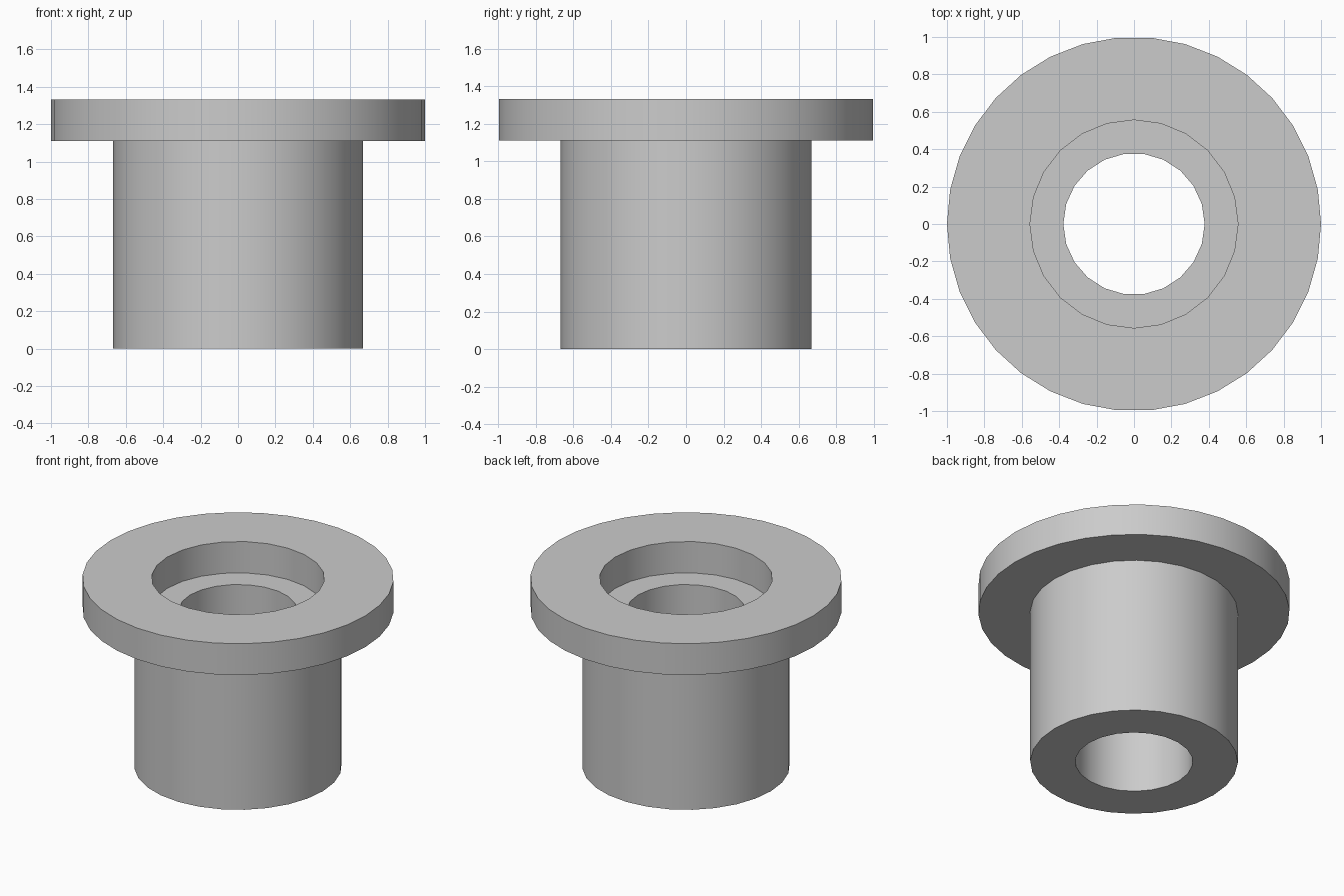
import bpy
import bmesh
from math import cos, sin, tau, radians

cube = bpy.data.objects.get("Cube")
if cube:
    bpy.data.objects.remove(cube, do_unlink=True)

# Main dimensions
TOP, STEP = 1.333, 1.111
bm = bmesh.new()


def ring(radius, z, sides):
    """Closed loop of edges, starting on +x."""
    verts = [bm.verts.new((radius * cos(tau * i / sides),
                           radius * sin(tau * i / sides), z))
             for i in range(sides)]
    return [bm.edges.new((verts[i - 1], verts[i])) for i in range(sides)]


def wall(radius, low, high, sides):
    """Cylinder wall; returns its bottom and top loops."""
    bottom, top = ring(radius, low, sides), ring(radius, high, sides)
    for a, b in zip(bottom, top):
        bm.faces.new((a.verts[0], a.verts[1], b.verts[1], b.verts[0]))
    return bottom, top


def annulus(outer, inner):
    """Flat face between two loops at the same height."""
    bmesh.ops.triangle_fill(bm, edges=outer + inner, use_beauty=True)


# Walls: flange rim, shank, counterbore and through hole
flange_low, flange_top = wall(1.0, STEP, TOP, 34)
shank_low, shank_top = wall(0.667, 0, STEP, 28)
recess_low, recess_top = wall(0.556, STEP, TOP, 24)
hole_low, hole_top = wall(0.378, 0, STEP, 22)

# Flat faces: flange top, flange underside, counterbore floor, shank end
annulus(flange_top, recess_top)
annulus(flange_low, shank_top)
annulus(recess_low, hole_top)
annulus(shank_low, hole_low)
bmesh.ops.recalc_face_normals(bm, faces=bm.faces)

mesh = bpy.data.meshes.new("flanged_bushing")
bm.to_mesh(mesh)
bm.free()
bushing = bpy.data.objects.new("flanged_bushing", mesh)
bpy.context.collection.objects.link(bushing)

# Plain grey material
grey = bpy.data.materials.new("plain_grey")
grey.use_nodes = True
colour = (0.6, 0.6, 0.6, 1)
grey.diffuse_color = colour
grey.node_tree.nodes["Principled BSDF"].inputs["Base Color"].default_value = colour
mesh.materials.append(grey)

# Smooth walls with crisp edges
bpy.ops.object.select_all(action="DESELECT")
bushing.select_set(True)
bpy.context.view_layer.objects.active = bushing
bpy.ops.object.shade_smooth_by_angle(angle=radians(30))
